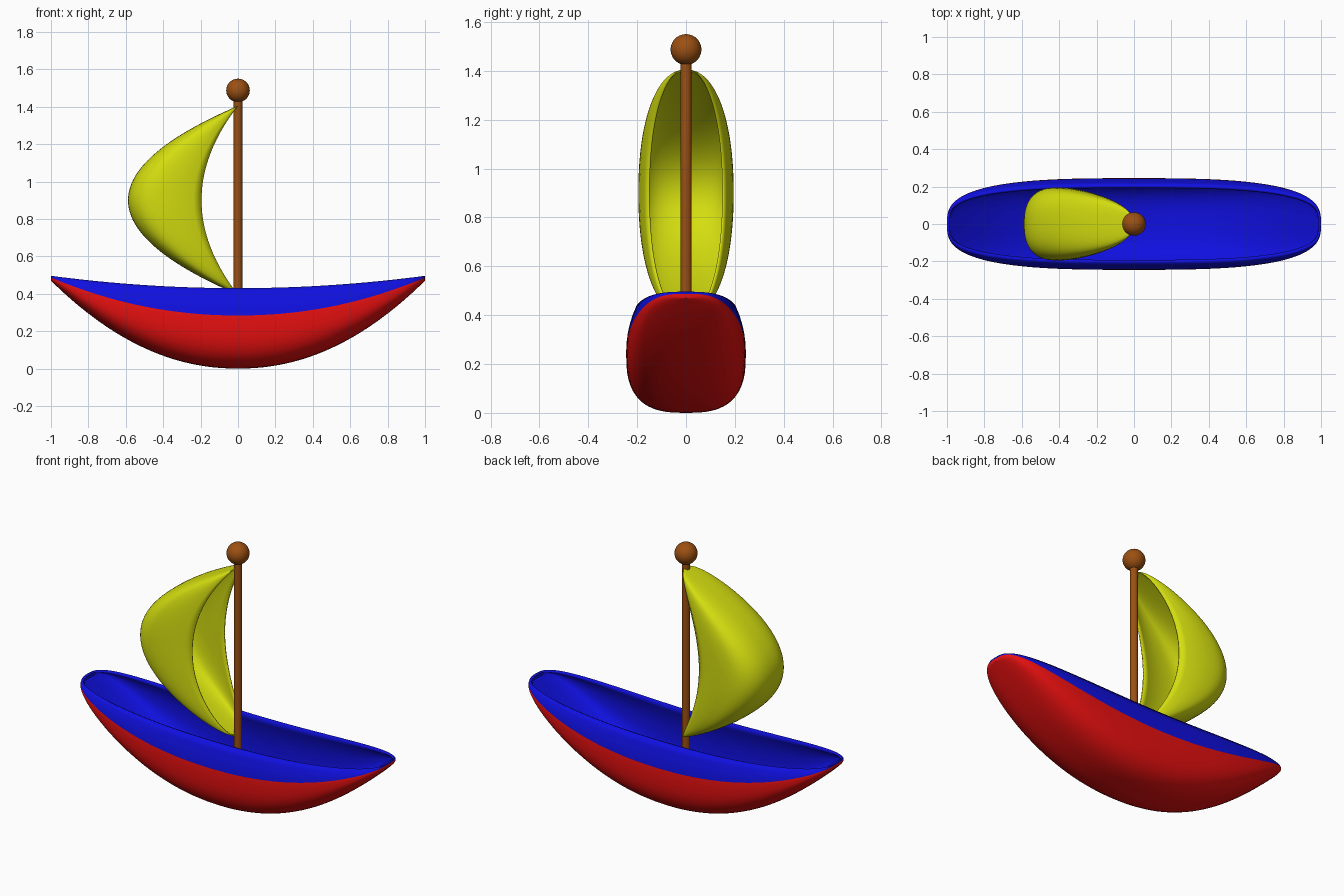
import bpy, bmesh, math

if "Cube" in bpy.data.objects:
    bpy.data.objects.remove(bpy.data.objects["Cube"])


def material(name, rgb):
    m = bpy.data.materials.new(name)
    m.diffuse_color = (*rgb, 1)
    m.use_nodes = True
    m.node_tree.nodes["Principled BSDF"].inputs["Base Color"].default_value = m.diffuse_color
    return m


red = material("red", (0.8, 0.005, 0.005))
blue = material("blue", (0.005, 0.005, 0.75))
yellow = material("yellow", (0.66, 0.73, 0.005))
brown = material("brown", (0.33, 0.08, 0.006))


def section(c, n, drop, low=14, up=5):
    """Half cross-section as (height fraction, width fraction), keel to rim."""
    pts = []
    for i in range(low + 1):
        a = math.pi / 2 * i / low
        pts.append((c * (1 - abs(math.cos(a)) ** (2 / n)), math.sin(a) ** (2 / n)))
    pts[low] = (c, 1.0)
    for i in range(1, up + 1):
        f = i / up
        pts.append((c + (1 - c) * f, 1 - drop * f * f))
    return pts


def shell(name, prof, width, keel, rim, plan, place, mats, split, thick, steps=72):
    """Boat-shaped shell: sections swept along s = -1..1 between keel and rim curves."""
    full = [(t, -w) for t, w in reversed(prof[1:])] + prof
    k = len(prof) - 1
    bm = bmesh.new()
    rows = []
    for i in range(steps + 1):
        a = math.pi * i / steps
        s = -math.cos(a)
        half = width * max(0, 1 - abs(s) ** plan) ** (1 / plan)
        if i in (0, steps):
            half = 0
        lo, hi = keel(s), rim(s)
        rows.append([bm.verts.new(place(s, half * w, lo + (hi - lo) * t)) for t, w in full])
    for r0, r1 in zip(rows, rows[1:]):
        for j in range(2 * k):
            f = bm.faces.new((r0[j], r1[j], r1[j + 1], r0[j + 1]))
            f.material_index = int(max(abs(j - k), abs(j + 1 - k)) > split)
            f.smooth = True
    bmesh.ops.remove_doubles(bm, verts=bm.verts, dist=1e-4)
    bmesh.ops.recalc_face_normals(bm, faces=bm.faces)
    # make the outside (keel side) face outward
    bm.faces.ensure_lookup_table()
    mid = sum((v.co for v in rows[steps // 2] if v.is_valid), rows[steps // 2][k].co * 0) / (2 * k + 1)
    near = max((f for f in rows[steps // 2][k].link_faces), key=lambda f: f.calc_area())
    if near.normal.dot(near.calc_center_median() - mid) < 0:
        bmesh.ops.reverse_faces(bm, faces=bm.faces)
    me = bpy.data.meshes.new(name)
    bm.to_mesh(me)
    bm.free()
    ob = bpy.data.objects.new(name, me)
    bpy.context.collection.objects.link(ob)
    for m in mats:
        me.materials.append(m)
    sol = ob.modifiers.new("wall", "SOLIDIFY")
    sol.thickness = thick
    sol.offset = -1
    sol.material_offset = len(mats) - 1
    sol.material_offset_rim = len(mats) - 1
    bpy.context.view_layer.objects.active = ob
    ob.select_set(True)
    bpy.ops.object.shade_smooth_by_angle(angle=math.radians(40))
    ob.select_set(False)
    return ob


# Hull: red outside, blue gunwale band and blue inside
shell("hull", section(0.575, 2.8, 0.16), 0.245,
      keel=lambda s: 0.47 * abs(s) ** 2.1,
      rim=lambda s: 0.43 + 0.066 * s * s,
      plan=3, place=lambda s, y, h: (s, y, h),
      mats=[red, blue, blue], split=15, thick=0.015)

# Sail: the same kind of shell stood upright, opening toward the mast
shell("sail", section(0.45, 2.5, 0.2), 0.195,
      keel=lambda s: -0.588 * (1 - s * s),
      rim=lambda s: -0.195 * (1 - s * s),
      plan=2.2, place=lambda s, y, h: (h, y, 0.9 + 0.505 * s),
      mats=[yellow], split=99, thick=0.008)

# Mast with a ball on top
bpy.ops.mesh.primitive_cylinder_add(vertices=32, radius=0.023, depth=1.43, location=(0, 0, 0.725))
mast = bpy.context.object
mast.name = "mast"
mast.data.materials.append(brown)
bpy.ops.object.shade_smooth_by_angle(angle=math.radians(40))

bpy.ops.mesh.primitive_uv_sphere_add(segments=40, ring_count=20, radius=0.063, location=(0, 0, 1.487))
ball = bpy.context.object
ball.name = "mast_ball"
ball.data.materials.append(brown)
bpy.ops.object.shade_smooth()
